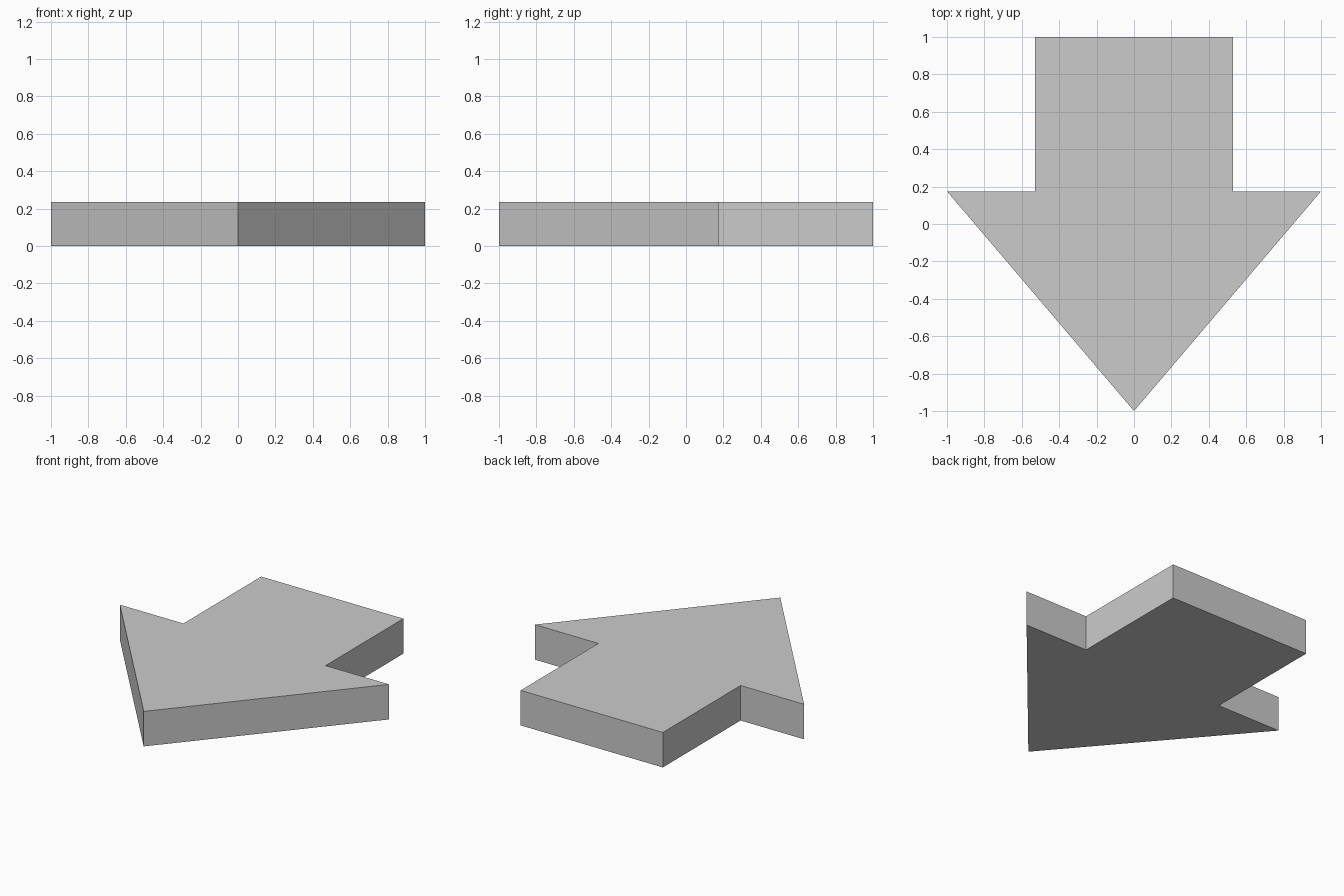
import bpy
import bmesh

if "Cube" in bpy.data.objects:
    bpy.data.objects.remove(bpy.data.objects["Cube"])

HEIGHT = 0.235
SHAFT_HALF = 0.528
SHOULDER_Y = 0.175

# Right half of the arrow outline, from tip to tail
half = [(0, -1), (1, SHOULDER_Y), (SHAFT_HALF, SHOULDER_Y), (SHAFT_HALF, 1)]
outline = half + [(-x, y) for x, y in reversed(half) if x > 0]

# Flat arrow face extruded to a solid plate
bm = bmesh.new()
face = bm.faces.new([bm.verts.new((x, y, 0)) for x, y in outline])
result = bmesh.ops.extrude_face_region(bm, geom=[face], use_keep_orig=True)
top = [v for v in result["geom"] if isinstance(v, bmesh.types.BMVert)]
bmesh.ops.translate(bm, verts=top, vec=(0, 0, HEIGHT))
bmesh.ops.recalc_face_normals(bm, faces=bm.faces[:])

mesh = bpy.data.meshes.new("arrow_plate")
bm.to_mesh(mesh)
bm.free()
arrow = bpy.data.objects.new("arrow_plate", mesh)
bpy.context.collection.objects.link(arrow)
